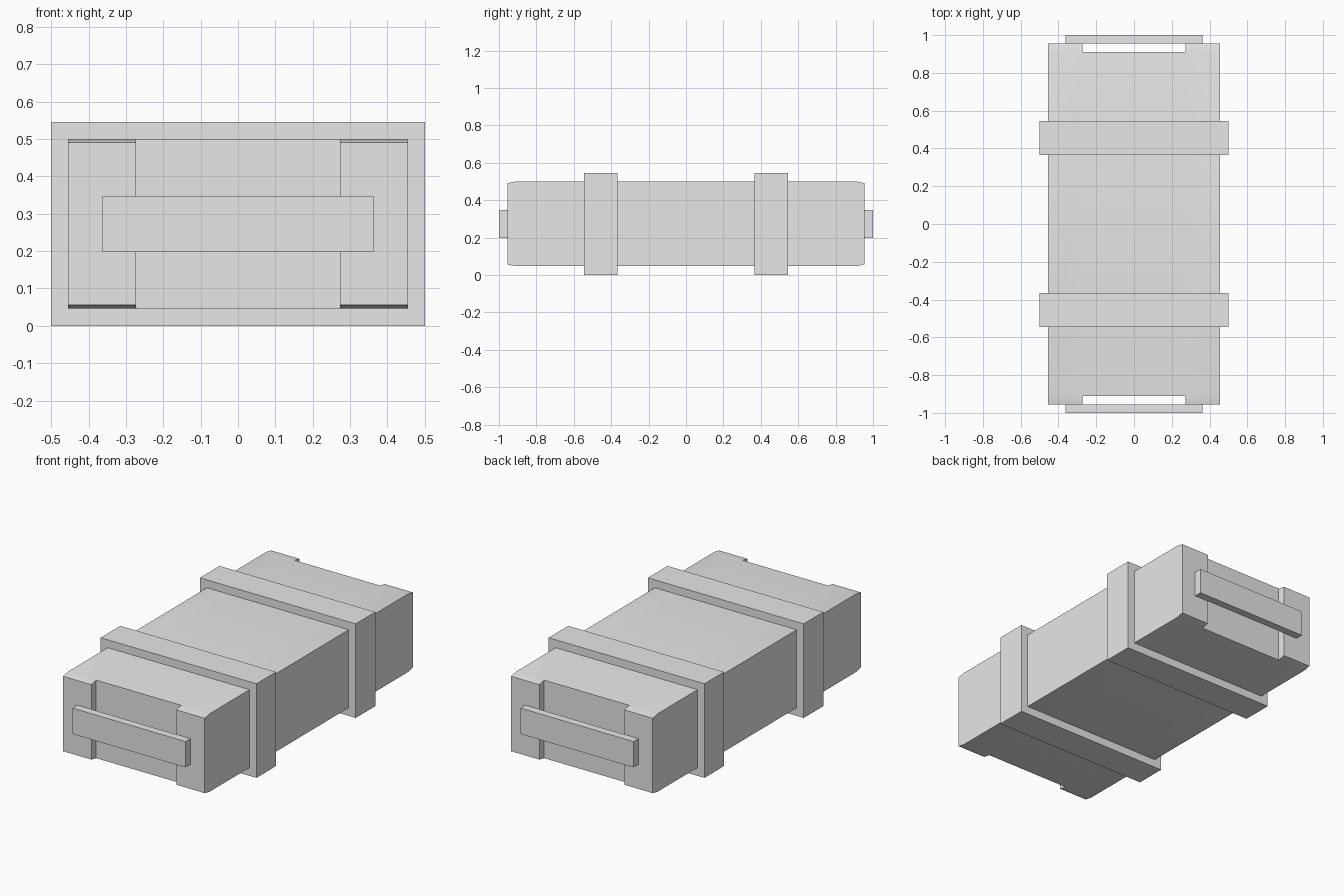
import bpy, bmesh, math
from mathutils import Vector

cube = bpy.data.objects.get("Cube")
if cube:
    bpy.data.objects.remove(cube, do_unlink=True)

GREY = (0.8, 0.8, 0.8, 1.0)
mat = bpy.data.materials.new("plain_grey")
mat.use_nodes = True
mat.diffuse_color = GREY
mat.node_tree.nodes["Principled BSDF"].inputs["Base Color"].default_value = GREY


def box_bmesh(lo, hi):
    """Box between two opposite corners."""
    bm = bmesh.new()
    bmesh.ops.create_cube(bm, size=1.0)
    lo, hi = Vector(lo), Vector(hi)
    for v in bm.verts:
        v.co = (lo + hi) / 2 + v.co * (hi - lo)
    return bm


def add_object(name, bm):
    bmesh.ops.recalc_face_normals(bm, faces=bm.faces)
    mesh = bpy.data.meshes.new(name)
    bm.to_mesh(mesh)
    bm.free()
    mesh.materials.append(mat)
    obj = bpy.data.objects.new(name, mesh)
    bpy.context.collection.objects.link(obj)
    return obj


# Crate body, with raised, slightly tapered corner posts on both ends
HALF_W, RECESS_X, RECESS_Y, END_Y = 0.455, 0.273, 0.91, 0.955
BOTTOM, TOP = 0.047, 0.50
bm = box_bmesh((-HALF_W, -RECESS_Y, BOTTOM), (HALF_W, RECESS_Y, TOP))
for x in (-RECESS_X, RECESS_X):
    bmesh.ops.bisect_plane(bm, geom=bm.verts[:] + bm.edges[:] + bm.faces[:],
                           plane_co=(x, 0, 0), plane_no=(1, 0, 0))
bm.normal_update()
posts = [f for f in bm.faces if abs(f.normal.y) > 0.9
         and abs(f.calc_center_median().x) > RECESS_X]
mid = (BOTTOM + TOP) / 2
for f in bmesh.ops.extrude_discrete_faces(bm, faces=posts)["faces"]:
    for v in f.verts:
        v.co.y = math.copysign(END_Y, v.co.y)
        v.co.z += 0.009 if v.co.z < mid else -0.009
body = add_object("crate_body", bm)
bpy.ops.object.select_all(action="DESELECT")
body.select_set(True)
bpy.context.view_layer.objects.active = body
bpy.ops.object.shade_smooth_by_angle(angle=math.radians(30))

# Reinforcing band and carrying handle at each end
for side, label in ((-1, "front"), (1, "back")):
    y0, y1 = sorted((side * 0.365, side * 0.545))
    add_object(label + "_band", box_bmesh((-0.5, y0, 0.0), (0.5, y1, 0.546)))
    y0, y1 = sorted((side * END_Y, side * 1.0))
    add_object(label + "_handle", box_bmesh((-0.363, y0, 0.198), (0.363, y1, 0.348)))
